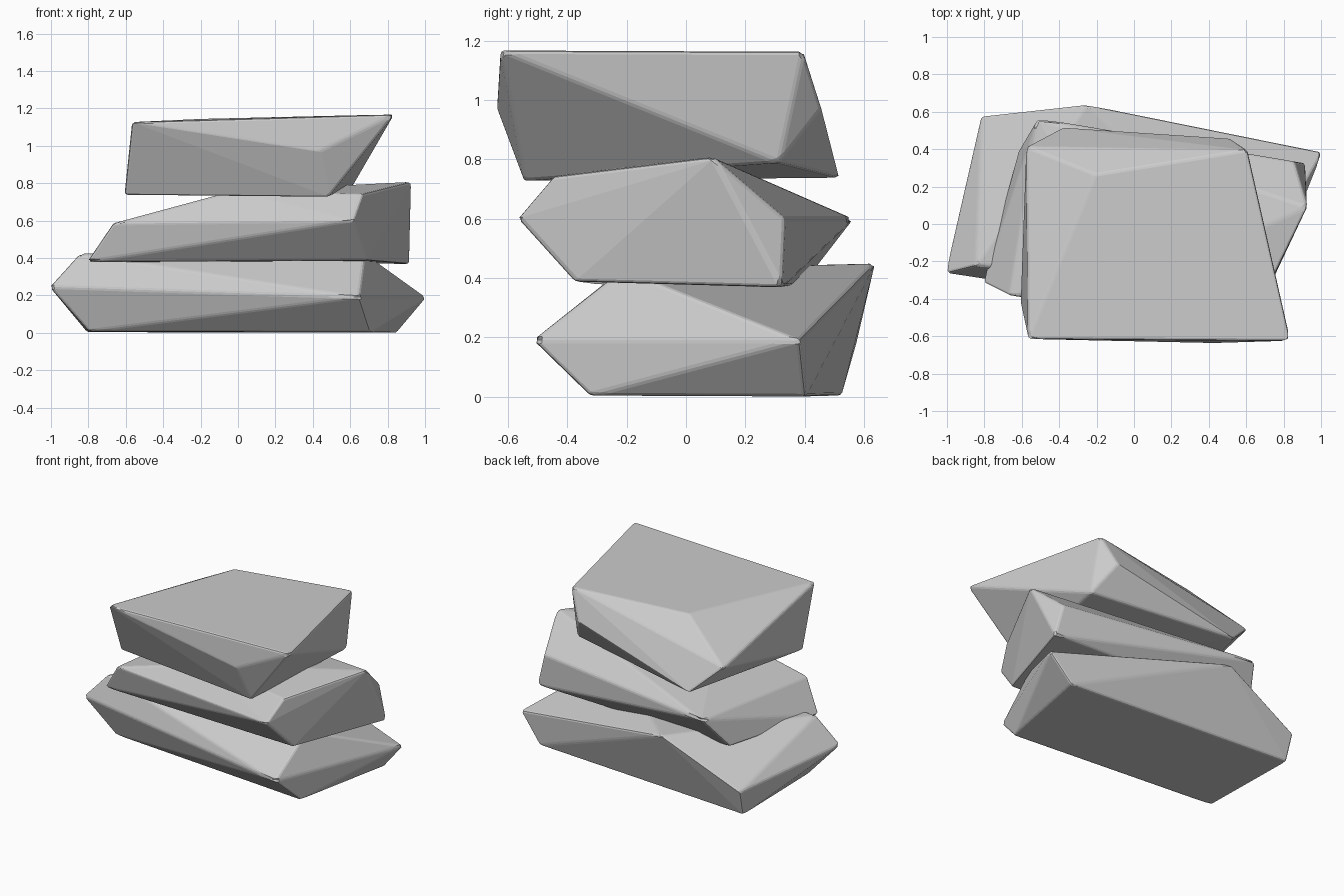
import bpy, bmesh
from math import radians
from mathutils import Vector

if "Cube" in bpy.data.objects:
    bpy.data.objects.remove(bpy.data.objects["Cube"])


def rock(name, corners, edge=0.012):
    """Faceted stone: convex hull of its corners with slightly worn edges."""
    pts = [Vector(c) for c in corners]
    mid = sum(pts, Vector()) / len(pts)
    bm = bmesh.new()
    for p in pts:
        # push corners out a little to make up for the worn edges
        d = (p - mid).normalized() * 0.008
        bm.verts.new((p.x + d.x, p.y + d.y, max(p.z + d.z, 0)))
    bmesh.ops.convex_hull(bm, input=bm.verts[:])
    bmesh.ops.dissolve_limit(bm, angle_limit=radians(2),
                             verts=bm.verts[:], edges=bm.edges[:])
    bmesh.ops.recalc_face_normals(bm, faces=bm.faces[:])
    mesh = bpy.data.meshes.new(name)
    bm.to_mesh(mesh)
    bm.free()
    ob = bpy.data.objects.new(name, mesh)
    bpy.context.collection.objects.link(ob)
    mod = ob.modifiers.new("worn_edges", 'BEVEL')
    mod.width = edge
    mod.segments = 2
    mod.limit_method = 'ANGLE'
    mod.angle_limit = radians(12)
    return ob


# Widest stone, on the ground
rock("bottom_rock", [
    (-.79, -.20, .01), (.70, -.32, .005), (.84, .40, 0), (-.80, .52, .005),
    (-1.0, -.26, .245), (.64, -.51, .19), (1.0, .38, .19), (-.81, .57, .18),
    (-.84, -.22, .42), (.67, -.21, .425), (-.25, .63, .445)])

# Middle stone
rock("middle_rock", [
    (-.80, -.31, .38), (.68, -.37, .39), (.91, .32, .37), (-.61, .39, .38),
    (-.66, -.38, .585), (.61, -.56, .60), (.85, .33, .60), (-.51, .56, .60),
    (-.02, -.33, .755), (.66, -.44, .74), (.92, .09, .805)])

# Top stone with overhanging front
rock("top_rock", [
    (.48, -.54, .73), (-.60, -.42, .74), (.61, .31, .79), (-.38, .51, .74),
    (.43, -.63, .97), (.51, .45, .97), (-.57, .41, .92),
    (.83, -.62, 1.165), (-.56, -.61, 1.125), (.60, .39, 1.16), (-.20, .26, 1.14)])
